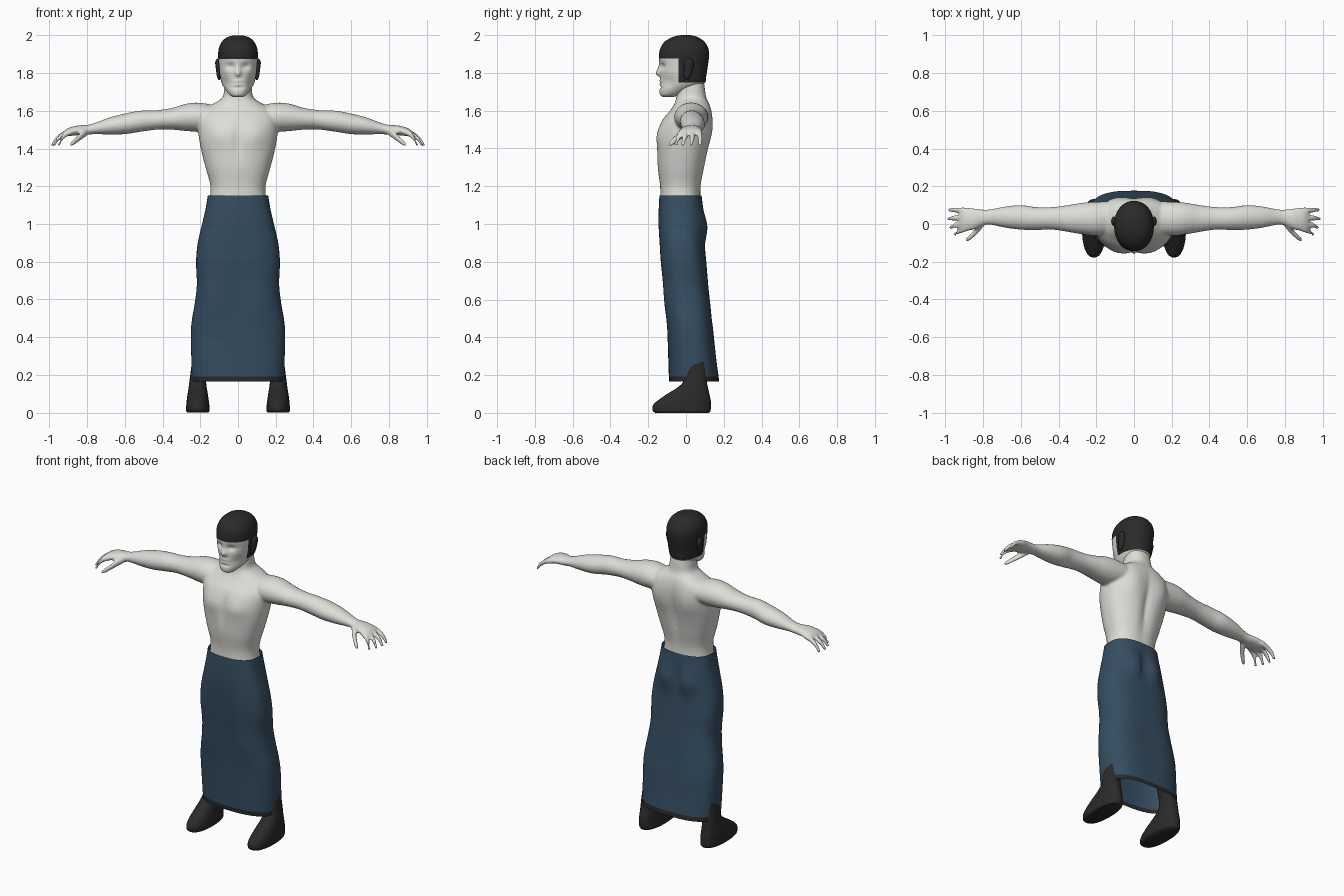
import bpy, bmesh, math
from mathutils import Vector


def material(name, rgb):
    m = bpy.data.materials.new(name)
    m.diffuse_color = (*rgb, 1)
    return m


SKIN = material("pale skin", (0.73, 0.73, 0.69))
BLUE = material("blue cloth", (0.036, 0.075, 0.12))
BLACK = material("black", (0.023, 0.023, 0.023))


def smooth_rows(rows, steps):
    """Catmull-Rom interpolation between section rows."""
    out = []
    for i in range(len(rows) - 1):
        p0, p1 = rows[max(i - 1, 0)], rows[i]
        p2, p3 = rows[i + 1], rows[min(i + 2, len(rows) - 1)]
        for s in range(steps):
            t = s / steps
            out.append([0.5 * (2 * b + (c - a) * t + (2 * a - 5 * b + 4 * c - d) * t * t
                               + (3 * b - a - 3 * c + d) * t ** 3)
                        for a, b, c, d in zip(p0, p1, p2, p3)])
    return out + [list(rows[-1])]


def loft(bm, rows, axis="z", n=32, steps=4, power=2.0, side=1, caps=True):
    """Rounded sections: (position, a min, a max, b min, b max)."""
    rings = []
    for t, a0, a1, b0, b1 in smooth_rows(rows, steps):
        ring = []
        for k in range(n):
            ang = 2 * math.pi * k / n
            c, s = math.cos(ang), math.sin(ang)
            a = (a0 + a1) / 2 + (a1 - a0) / 2 * math.copysign(abs(c) ** (2 / power), c)
            b = (b0 + b1) / 2 + (b1 - b0) / 2 * math.copysign(abs(s) ** (2 / power), s)
            co = (a, b, t) if axis == "z" else (t, a, b)
            ring.append(bm.verts.new((co[0] * side, co[1], co[2])))
        rings.append(ring)
    for r, q in zip(rings, rings[1:]):
        for k in range(n):
            bm.faces.new((r[k], r[(k + 1) % n], q[(k + 1) % n], q[k]))
    if caps:
        bm.faces.new(rings[0][::-1])
        bm.faces.new(rings[-1])


def bump(bm, centre, radii, push):
    """Push the surface softly around a point."""
    for v in bm.verts:
        d = sum(((v.co[i] - centre[i]) / radii[i]) ** 2 for i in range(3))
        v.co += Vector(push) * math.exp(-d)


def bumps(bm, centre, radii, push):
    for s in (1, -1):
        bump(bm, (s * centre[0], *centre[1:]), radii, (s * push[0], *push[1:]))


def cut(bm, co, no):
    bmesh.ops.bisect_plane(bm, geom=bm.verts[:] + bm.edges[:] + bm.faces[:],
                           plane_co=co, plane_no=no)


def finish(name, bm, mats, rule=None):
    bmesh.ops.recalc_face_normals(bm, faces=bm.faces[:])
    for f in bm.faces:
        f.smooth = True
        if rule:
            f.material_index = rule(f.calc_center_median())
    me = bpy.data.meshes.new(name)
    bm.to_mesh(me)
    bm.free()
    for m in mats:
        me.materials.append(m)
    ob = bpy.data.objects.new(name, me)
    bpy.context.collection.objects.link(ob)
    return ob


# Torso and neck
bm = bmesh.new()
torso = [(1.12, .152, -.137, .078), (1.20, .146, -.137, .08), (1.30, .172, -.15, .10),
         (1.40, .197, -.153, .12), (1.48, .21, -.147, .135), (1.55, .212, -.125, .14),
         (1.60, .19, -.085, .135), (1.635, .135, -.062, .125), (1.668, .084, -.052, .108),
         (1.72, .073, -.05, .10), (1.78, .07, -.04, .09)]
loft(bm, [(z, -w, w, f, b) for z, w, f, b in torso], n=48, steps=5, power=2.3)
bumps(bm, (.09, -.14, 1.47), (.07, .06, .06), (0, -.012, 0))
bump(bm, (0, -.15, 1.45), (.02, .06, .10), (0, .010, 0))
bump(bm, (0, .12, 1.38), (.03, .07, .17), (0, -.018, 0))
bumps(bm, (.11, .13, 1.50), (.06, .05, .09), (0, .012, 0))

# Arms, palms and fingers
arm = [(.10, -.05, .12, 1.50, 1.625), (.20, -.062, .118, 1.49, 1.642), (.27, -.055, .113, 1.492, 1.638),
       (.35, -.042, .10, 1.50, 1.615), (.43, -.03, .09, 1.50, 1.603), (.52, -.032, .09, 1.488, 1.60),
       (.60, -.03, .10, 1.476, 1.585), (.68, -.02, .093, 1.474, 1.565), (.76, -.004, .078, 1.476, 1.535),
       (.80, -.008, .076, 1.472, 1.525), (.85, -.03, .083, 1.47, 1.522), (.90, -.036, .086, 1.466, 1.508),
       (.925, -.03, .08, 1.468, 1.49)]
fingers = [(.073, .075, .985), (.038, .028, .99), (.006, -.016, .98), (-.022, -.052, .955)]
for s in (1, -1):
    loft(bm, arm, "x", 28, 5, 2.0, s)
    for y0, y1, tip in fingers:
        path = [(.88, y0, 1.488, .015), (.88 + (tip - .88) * .4, y0 * .65 + y1 * .35, 1.476, .0145),
                (.88 + (tip - .88) * .75, y0 * .3 + y1 * .7, 1.45, .0135),
                (tip - .012, y1, 1.427, .012), (tip, y1, 1.418, .006)]
        loft(bm, [(x, y - r, y + r, z - r * 1.1, z + r * 1.1) for x, y, z, r in path], "x", 12, 4, 2, s)
    thumb = [(.79, .015, 1.49, .016), (.82, -.02, 1.475, .022), (.85, -.053, 1.45, .018),
             (.875, -.075, 1.43, .015), (.892, -.086, 1.418, .007)]
    loft(bm, [(x, y - r, y + r, z - r, z + r) for x, y, z, r in thumb], "x", 12, 4, 2, s)
body = finish("torso_and_arms", bm, [SKIN])
mod = body.modifiers.new("merge", "REMESH")
mod.mode = "VOXEL"
mod.voxel_size = 0.0075
mod.use_smooth_shade = True
mod = body.modifiers.new("soften", "SMOOTH")
mod.factor = 0.5
mod.iterations = 4

# Head with face relief and a cropped hair cap
bm = bmesh.new()
head = [(1.672, .025, -.122, -.07), (1.684, .045, -.137, -.03), (1.71, .066, -.14, .03),
        (1.745, .086, -.135, .098), (1.79, .096, -.137, .108), (1.84, .101, -.139, .116),
        (1.89, .105, -.143, .122), (1.93, .102, -.136, .118), (1.965, .086, -.113, .098),
        (1.988, .06, -.075, .065), (1.998, .03, -.04, .035), (2.0, .005, -.01, .01)]
loft(bm, [(z, -w, w, f, b) for z, w, f, b in head], n=64, steps=6, power=2.15)
bumps(bm, (.04, -.13, 1.835), (.024, .04, .016), (0, .016, 0))     # eye sockets
bumps(bm, (.075, -.10, 1.75), (.03, .05, .035), (-.006, .004, 0))  # cheeks
bump(bm, (0, -.14, 1.80), (.014, .05, .016), (0, -.022, -.004))    # nose tip
bump(bm, (0, -.14, 1.825), (.010, .05, .022), (0, -.010, 0))       # nose bridge
bump(bm, (0, -.14, 1.757), (.028, .05, .007), (0, -.006, 0))       # upper lip
bump(bm, (0, -.14, 1.738), (.024, .05, .006), (0, -.005, 0))       # lower lip
bump(bm, (0, -.14, 1.722), (.03, .05, .007), (0, .007, 0))         # chin crease
cut(bm, (0, 0, 1.875), (0, 0, 1))
cut(bm, (0, 0, 1.75), (0, 0, 1))
cut(bm, (0, -.04, 0), (0, 1, 0))
finish("head", bm, [SKIN, BLACK],
       lambda c: int(c.z > 1.875 or (c.y > -.04 and c.z > 1.75)))

# Covered ears
bm = bmesh.new()
ear = [(1.762, .096, .102, -.005, .008), (1.78, .092, .111, -.012, .022), (1.82, .092, .117, -.012, .036),
       (1.855, .094, .121, -.01, .04), (1.87, .098, .116, .0, .03), (1.877, .102, .108, .01, .02)]
for s in (1, -1):
    loft(bm, ear, n=16, side=s)
finish("ears", bm, [BLACK])

# Long wrap skirt with a dark hem
bm = bmesh.new()
skirt = [(.165, .243, -.09, .178), (.28, .247, -.094, .165), (.42, .25, -.10, .152),
         (.50, .243, -.106, .142), (.58, .229, -.114, .133), (.68, .218, -.126, .12),
         (.80, .222, -.138, .108), (.90, .213, -.143, .098), (1.0, .19, -.147, .095),
         (1.08, .172, -.145, .09), (1.15, .16, -.141, .083)]
loft(bm, [(z, -w, w, f, b) for z, w, f, b in skirt], n=64, steps=5, power=2.6, caps=False)
bumps(bm, (.075, .10, .985), (.055, .06, .075), (0, .022, 0))    # seat
bump(bm, (0, .10, 1.0), (.016, .06, .075), (0, -.022, 0))
bump(bm, (0, -.12, .70), (.07, .06, .25), (0, .008, 0))          # fold between the legs
bumps(bm, (.13, -.11, .58), (.07, .06, .09), (0, -.008, 0))      # knees
bump(bm, (0, .15, .45), (.09, .06, .25), (0, -.008, 0))
cut(bm, (0, 0, .192), (0, 0, 1))
finish("skirt", bm, [BLUE, BLACK], lambda c: int(c.z < .192))

# Boots and lower legs
foot = [(.0, .158, .268, -.162, .122), (.012, .15, .275, -.176, .13), (.04, .152, .274, -.175, .132),
        (.065, .155, .272, -.15, .131), (.10, .16, .267, -.10, .124), (.13, .165, .262, -.052, .117),
        (.17, .169, .257, -.012, .11), (.24, .166, .248, -.01, .108), (.36, .14, .235, -.02, .115),
        (.55, .11, .21, -.06, .08)]
for s, name in ((1, "left_boot"), (-1, "right_boot")):
    bm = bmesh.new()
    loft(bm, foot, n=32, steps=4, power=2.3, side=s)
    ob = finish(name, bm, [BLACK])
    bpy.context.view_layer.objects.active = ob
    ob.select_set(True)
    bpy.ops.object.shade_smooth_by_angle(angle=math.radians(50))
    ob.select_set(False)
